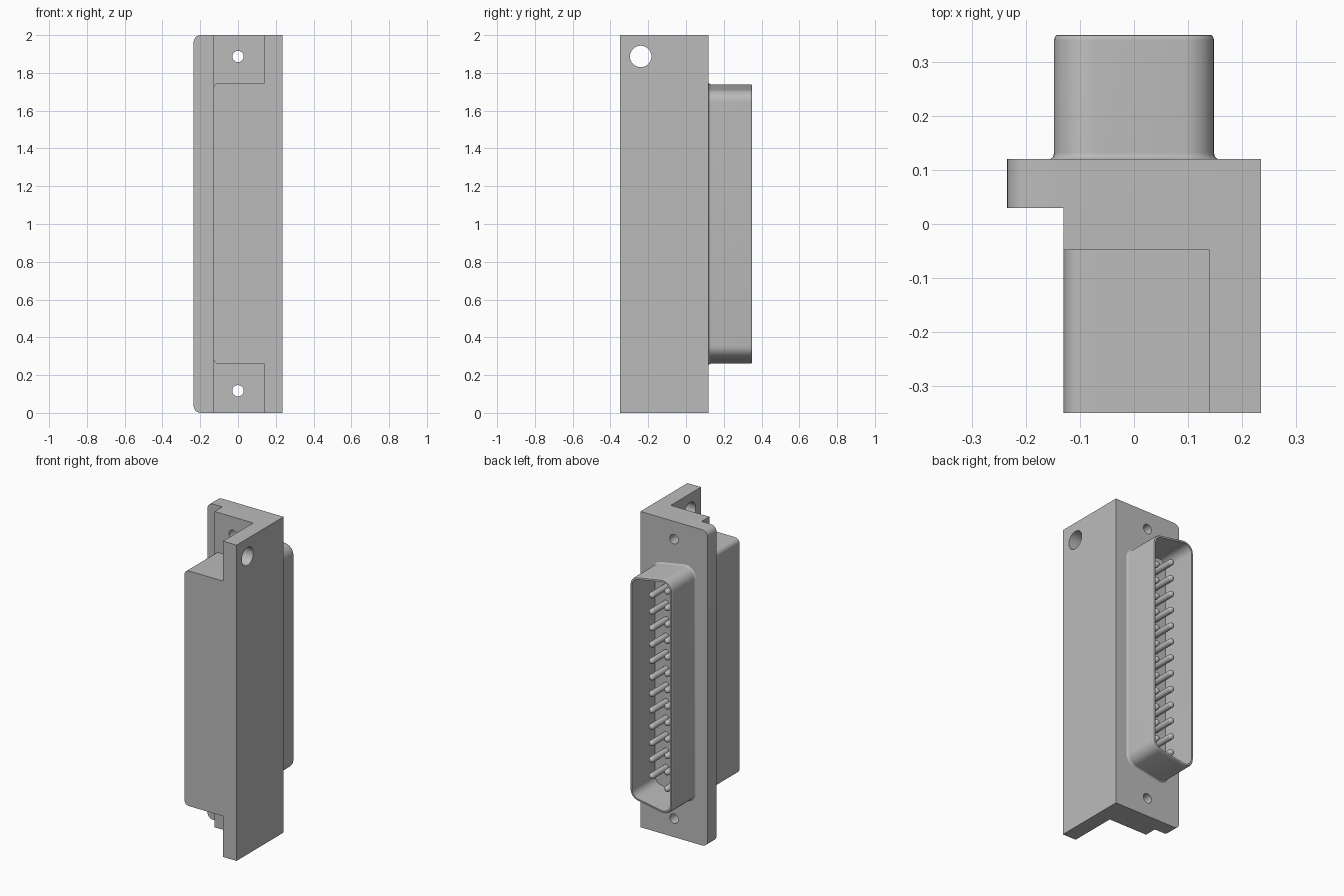
import bpy, bmesh
from math import cos, sin, tan, pi, radians
from mathutils import Matrix

cube = bpy.data.objects.get("Cube")
if cube:
    bpy.data.objects.remove(cube, do_unlink=True)

grey = bpy.data.materials.new("light_grey")
grey.use_nodes = True
GREY = (0.5, 0.5, 0.5, 1)
grey.diffuse_color = GREY
grey.node_tree.nodes["Principled BSDF"].inputs["Base Color"].default_value = GREY


def add_object(name, bm):
    bmesh.ops.recalc_face_normals(bm, faces=bm.faces)
    mesh = bpy.data.meshes.new(name)
    bm.to_mesh(mesh)
    bm.free()
    mesh.materials.append(grey)
    obj = bpy.data.objects.new(name, mesh)
    bpy.context.collection.objects.link(obj)
    return obj


def activate(obj):
    bpy.ops.object.select_all(action='DESELECT')
    obj.select_set(True)
    bpy.context.view_layer.objects.active = obj


def smooth(obj):
    activate(obj)
    bpy.ops.object.shade_smooth_by_angle(angle=radians(35))


def extrude_up(name, outline, z0, z1, round_below_x, radius):
    """Extrude an xy outline; round the end corners lying left of round_below_x."""
    bm = bmesh.new()
    face = bm.faces.new([bm.verts.new((x, y, z0)) for x, y in outline])
    top = bmesh.ops.extrude_face_region(bm, geom=[face])["geom"]
    bmesh.ops.translate(bm, vec=(0, 0, z1 - z0),
                        verts=[v for v in top if isinstance(v, bmesh.types.BMVert)])
    corners = [e for e in bm.edges
               if all(v.co.x < round_below_x for v in e.verts)
               and abs(e.verts[0].co.z - e.verts[1].co.z) < 0.001]
    bmesh.ops.bevel(bm, geom=corners, offset=radius, segments=6,
                    profile=0.5, affect='EDGES')
    return add_object(name, bm)


def loft(name, rings, closed):
    """Bridge equal rings of points; closed joins last to first, else both ends are capped."""
    bm = bmesh.new()
    loops = [[bm.verts.new(p) for p in ring] for ring in rings]
    pairs = list(zip(loops, loops[1:]))
    if closed:
        pairs.append((loops[-1], loops[0]))
    else:
        bm.faces.new(loops[0])
        bm.faces.new(loops[-1])
    for a, b in pairs:
        for i in range(len(a)):
            j = (i + 1) % len(a)
            bm.faces.new((a[i], a[j], b[j], b[i]))
    return add_object(name, bm)


def combine(target, other, operation):
    mod = target.modifiers.new(operation.lower(), 'BOOLEAN')
    mod.operation, mod.solver, mod.object = operation, 'EXACT', other
    activate(target)
    bpy.ops.object.modifier_apply(modifier=mod.name)
    bpy.data.objects.remove(other, do_unlink=True)


def hole(target, centre, axis, radius):
    bm = bmesh.new()
    bmesh.ops.create_cone(bm, cap_ends=True, segments=32, radius1=radius,
                          radius2=radius, depth=0.6)
    bm.transform(Matrix.Translation(centre) @ Matrix.Rotation(pi / 2, 4, axis))
    cutter = add_object("hole_cutter", bm)
    cutter.hide_render = True
    combine(target, cutter, 'DIFFERENCE')


# Angled bracket with a rounded flange lip
housing = extrude_up("housing", [
    (-0.235, 0.12), (-0.235, 0.03), (-0.13, 0.03), (-0.13, -0.048),
    (0.14, -0.048), (0.14, -0.35), (0.235, -0.35), (0.235, 0.12)], 0, 2, -0.2, 0.037)

# Solid block filling the middle of the bracket
block = extrude_up("block", [(-0.13, -0.35), (0.2, -0.35), (0.2, 0), (-0.13, 0)],
                   0.258, 1.747, -0.1, 0.03)
combine(housing, block, 'UNION')

# Mounting holes at both ends
for z in (0.117, 1.887):
    hole(housing, (0.2, -0.24, z), 'Y', 0.057)
    hole(housing, (0, 0.04, z), 'X', 0.03)
smooth(housing)

# D-shaped shell
SLANT = radians(10)


def d_ring(grow, y, half_width=0.148, mid=0.726, r=0.065, steps=8):
    points = []
    for cx, start, end in ((half_width - r, 0, pi / 2 - SLANT),
                           (r - half_width, pi / 2 - SLANT, pi)):
        cz = mid - cx * tan(SLANT) - r / cos(SLANT)
        for i in range(steps + 1):
            a = start + (end - start) * i / steps
            points.append((cx + (r + grow) * cos(a), cz + (r + grow) * sin(a)))
    points += [(x, -z) for x, z in reversed(points)]
    return [(x, y, 1 + z) for x, z in points]


shell = loft("connector_shell", [d_ring(g, y) for g, y in (
    (0.011, 0.119), (0.004, 0.122), (0.001, 0.126), (0, 0.132), (0, 0.34),
    (-0.001, 0.345), (-0.004, 0.349), (-0.008, 0.35), (-0.015, 0.35),
    (-0.015, 0.119))], True)
smooth(shell)

# Two staggered rows of round-tipped pins
PITCH, R, TIP = 0.104, 0.019, 0.28


def pin_ring(r, y):
    return [(r * cos(k * pi / 8), y, r * sin(k * pi / 8)) for k in range(16)]


pin_rings = [pin_ring(R, 0.115)]
for i in range(5):
    a = i * pi / 10
    pin_rings.append(pin_ring(R * cos(a), TIP - R + R * sin(a)))
first_pin = loft("pin", pin_rings, False)
smooth(first_pin)
for row, x, count in (("long", -0.054, 13), ("short", 0.054, 12)):
    for i in range(count):
        pin = bpy.data.objects.new(f"{row}_row_pin_{i + 1}", first_pin.data)
        pin.location = (x, 0, 1 + (i - (count - 1) / 2) * PITCH)
        bpy.context.collection.objects.link(pin)
bpy.data.objects.remove(first_pin, do_unlink=True)
